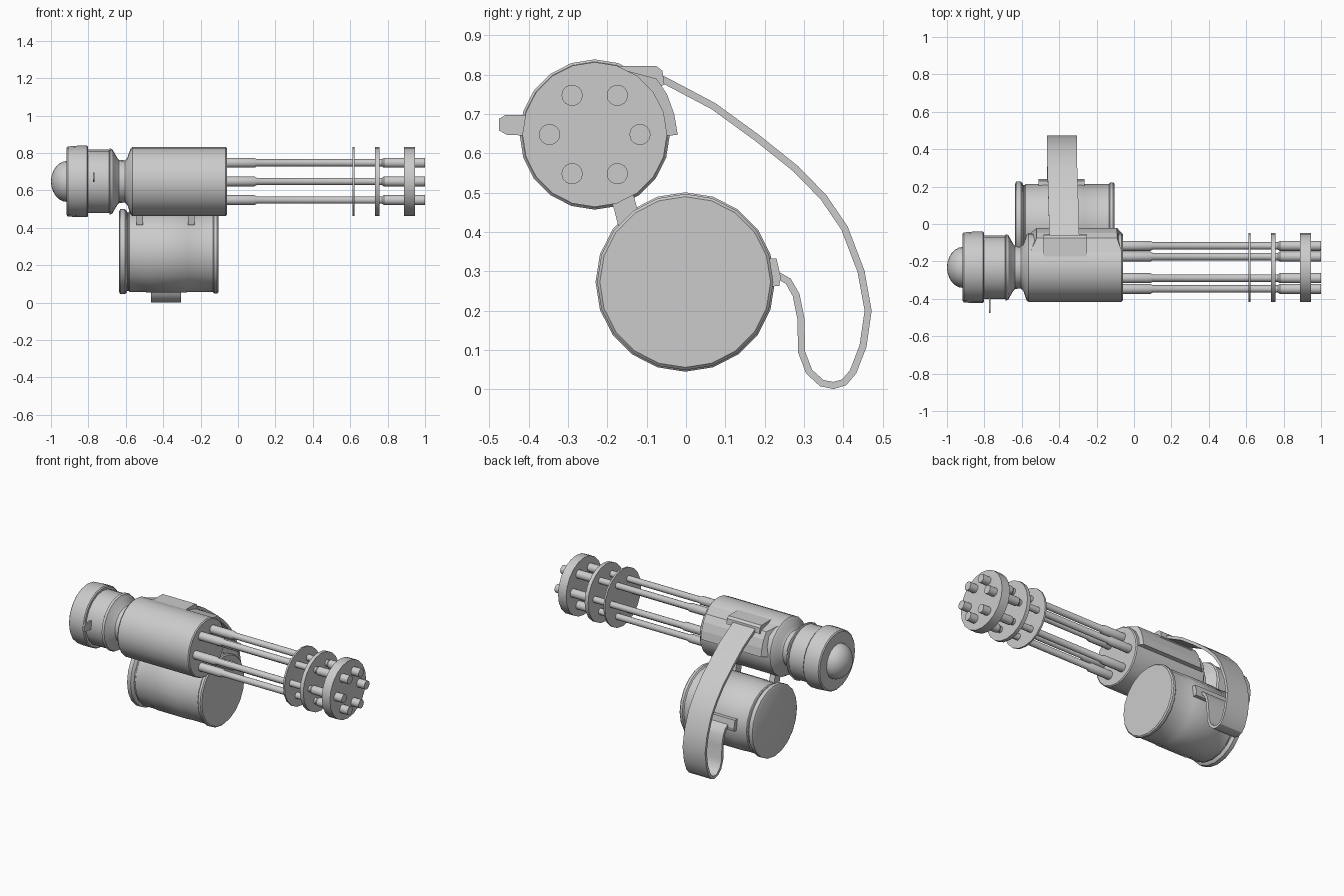
import bpy, bmesh, math
from mathutils import Vector

if "Cube" in bpy.data.objects:
    bpy.data.objects.remove(bpy.data.objects["Cube"])

GUN = (-0.232, 0.648)    # y, z of the barrel axis
DRUM = (-0.002, 0.273)   # y, z of the drum axis


def finish(name, bm, smooth=True):
    bmesh.ops.recalc_face_normals(bm, faces=bm.faces)
    me = bpy.data.meshes.new(name)
    bm.to_mesh(me)
    bm.free()
    ob = bpy.data.objects.new(name, me)
    bpy.context.collection.objects.link(ob)
    if smooth:
        bpy.ops.object.select_all(action='DESELECT')
        ob.select_set(True)
        bpy.context.view_layer.objects.active = ob
        bpy.ops.object.shade_smooth_by_angle(angle=math.radians(32))
    return ob


def lathe(name, centre, profile, sides=20):
    """Revolve (x, radius) points around an axis parallel to x, capped at both ends."""
    bm = bmesh.new()
    rings = []
    for x, r in profile:
        rings.append([bm.verts.new((x, centre[0] + r * math.cos(2 * math.pi * i / sides),
                                    centre[1] + r * math.sin(2 * math.pi * i / sides)))
                      for i in range(sides)])
    for a, b in zip(rings, rings[1:]):
        for i in range(sides):
            j = (i + 1) % sides
            bm.faces.new((a[i], a[j], b[j], b[i]))
    bm.faces.new(rings[0])
    bm.faces.new(rings[-1])
    return finish(name, bm)


def extrude(name, outline, x0, x1, inset=0.0):
    """Extrude a (y, z) outline along x."""
    bm = bmesh.new()
    a = [bm.verts.new((x0, y, z)) for y, z in outline]
    b = [bm.verts.new((x1, y, z)) for y, z in outline]
    n = len(outline)
    for i in range(n):
        bm.faces.new((a[i], a[(i + 1) % n], b[(i + 1) % n], b[i]))
    bm.faces.new(a)
    bm.faces.new(b)
    return finish(name, bm, False)


# Main housing with narrow neck and rear motor section
lathe("housing", GUN, [(-0.69, 0.165), (-0.685, 0.178), (-0.672, 0.172), (-0.645, 0.125),
                       (-0.635, 0.115), (-0.605, 0.113), (-0.592, 0.125), (-0.575, 0.175),
                       (-0.565, 0.184), (-0.066, 0.184), (-0.06, 0.178)])
lathe("motor", GUN, [(-0.82, 0.17), (-0.69, 0.17), (-0.682, 0.163)])
lathe("rear_collar", GUN, [(-0.916, 0.18), (-0.91, 0.187), (-0.86, 0.191),
                           (-0.808, 0.191), (-0.802, 0.185)])
lathe("rear_dome", GUN, [(-0.912 - 0.088 * math.sin(t), 0.11 * math.cos(t))
                         for t in [math.radians(d) for d in (0, 15, 30, 45, 60, 75, 87)]])

# Six stepped barrels
for i in range(6):
    a = math.radians(60 * i)
    c = (GUN[0] + 0.115 * math.cos(a), GUN[1] + 0.115 * math.sin(a))
    lathe(f"barrel_{i + 1}", c, [(-0.08, 0.027), (0.088, 0.027), (0.1, 0.02), (0.77, 0.02),
                                 (0.78, 0.027), (1.0, 0.027)], 14)

# Barrel clamp discs
for i, (x0, x1) in enumerate([(0.612, 0.623), (0.732, 0.756), (0.888, 0.946)]):
    lathe(f"barrel_clamp_{i + 1}", GUN, [(x0, 0.184), (x1, 0.184)])

# Ammunition drum with raised rims
lathe("ammo_drum", DRUM, [(-0.636, 0.215), (-0.63, 0.228), (-0.605, 0.228), (-0.594, 0.217),
                          (-0.592, 0.21), (-0.585, 0.21), (-0.58, 0.216), (-0.496, 0.216),
                          (-0.49, 0.219), (-0.276, 0.219), (-0.27, 0.216), (-0.135, 0.216),
                          (-0.128, 0.224), (-0.112, 0.224), (-0.105, 0.217)])

# Brackets joining drum and housing
for i, x in enumerate((-0.525, -0.25)):
    extrude(f"bracket_{i + 1}", [(-0.19, 0.485), (-0.172, 0.415), (-0.12, 0.445), (-0.135, 0.5)],
            x - 0.018, x + 0.018)

# Feed cover, and side fairing with sloped ends
extrude("feed_cover", [(-0.2, 0.822), (-0.075, 0.822), (-0.06, 0.81), (-0.055, 0.775),
                       (-0.12, 0.74)], -0.485, -0.25)
fairing = extrude("side_fairing", [(-0.15, 0.81), (-0.075, 0.79), (-0.048, 0.75), (-0.03, 0.70),
                                   (-0.021, 0.647), (-0.05, 0.645), (-0.12, 0.70)], -0.52, -0.09)
for v in fairing.data.vertices:
    if v.co.y < -0.08 or v.index in (5, 12):
        v.co.x += 0.025 if v.co.x > -0.3 else -0.035

# Belt mount on the drum
extrude("drum_feed_block", [(0.19, 0.26), (0.237, 0.263), (0.241, 0.285), (0.23, 0.333),
                            (0.208, 0.333), (0.19, 0.33)], -0.51, -0.265)

# Side lever
extrude("side_lever", [(-0.39, 0.645), (-0.455, 0.647), (-0.475, 0.658), (-0.475, 0.688),
                       (-0.46, 0.697), (-0.39, 0.697)], -0.776, -0.766)

# Feed belt: offset the path on both sides to make a flat ribbon
path = [(-0.08, 0.797), (-0.055, 0.786), (0.07, 0.72), (0.18, 0.64), (0.28, 0.56), (0.35, 0.488),
        (0.403, 0.41), (0.445, 0.30), (0.463, 0.20), (0.45, 0.11), (0.425, 0.045), (0.402, 0.018),
        (0.375, 0.01), (0.345, 0.016), (0.313, 0.045), (0.294, 0.095), (0.292, 0.18),
        (0.28, 0.24), (0.26, 0.275), (0.225, 0.295)]
bm = bmesh.new()
pts = [Vector(p) for p in path]
sections = []
for i, p in enumerate(pts):
    d = (pts[min(i + 1, len(pts) - 1)] - pts[max(i - 1, 0)]).normalized()
    n = Vector((-d.y, d.x)) * 0.009
    mid = -0.37 - 0.016 * min(i / 5, 1)
    corners = [(mid - 0.08, p + n), (mid + 0.08, p + n), (mid + 0.08, p - n), (mid - 0.08, p - n)]
    sections.append([bm.verts.new((x, q.x, q.y)) for x, q in corners])
for a, b in zip(sections, sections[1:]):
    for i in range(4):
        bm.faces.new((a[i], a[(i + 1) % 4], b[(i + 1) % 4], b[i]))
bm.faces.new(sections[0])
bm.faces.new(sections[-1])
finish("feed_belt", bm)
